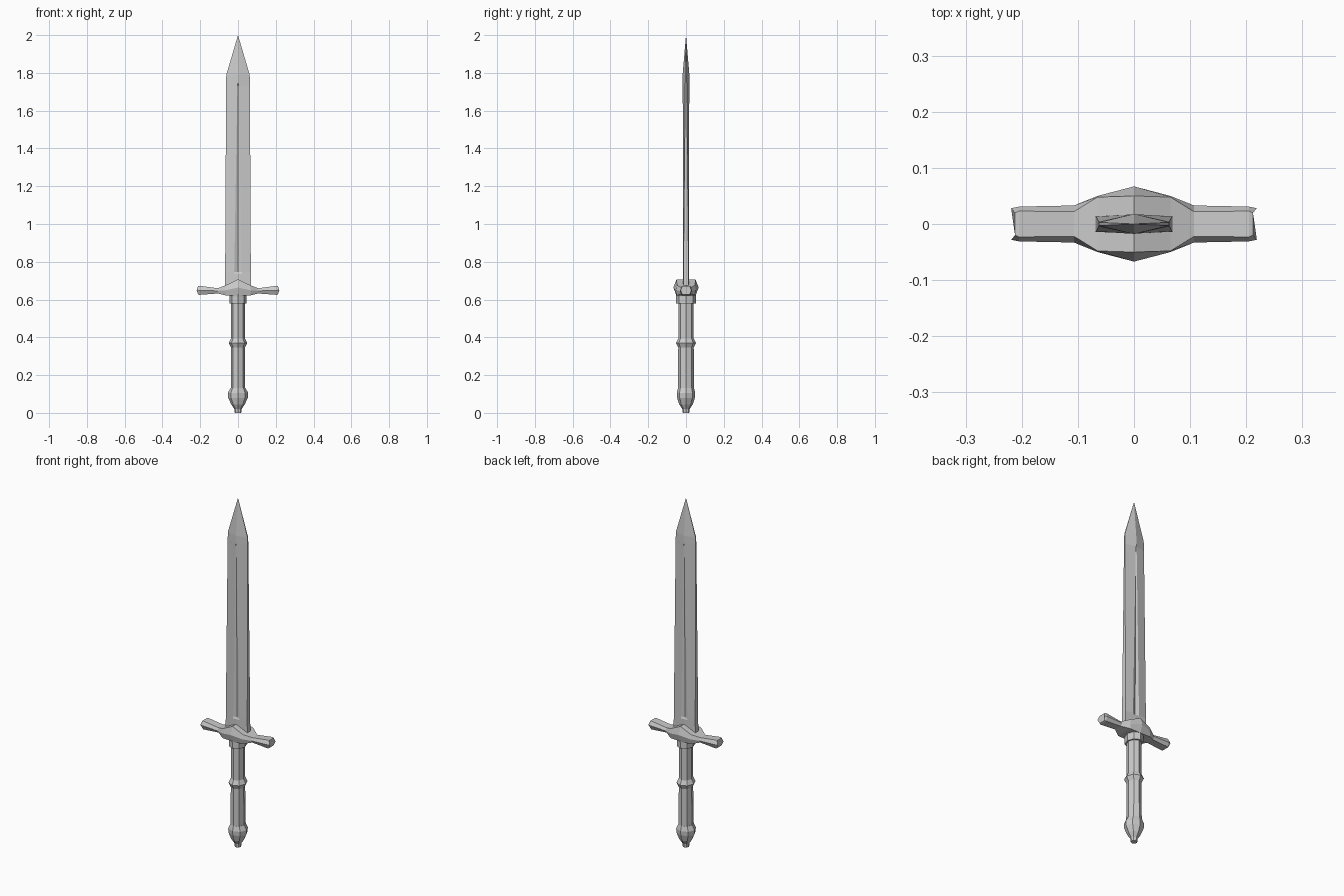
import bpy, bmesh
from math import sin, cos, pi

if "Cube" in bpy.data.objects:
    bpy.data.objects.remove(bpy.data.objects["Cube"])


def loft(name, rings):
    """Skin equal-length rings of points into a closed flat-shaded solid."""
    bm = bmesh.new()
    loops = [[bm.verts.new(p) for p in ring] for ring in rings]
    n = len(loops[0])
    for a, b in zip(loops, loops[1:]):
        for i in range(n):
            j = (i + 1) % n
            bm.faces.new((a[i], a[j], b[j], b[i]))
    bm.faces.new(loops[0][::-1])
    bm.faces.new(loops[-1])
    bmesh.ops.remove_doubles(bm, verts=bm.verts, dist=0.0001)
    bmesh.ops.recalc_face_normals(bm, faces=bm.faces)
    mesh = bpy.data.meshes.new(name)
    bm.to_mesh(mesh)
    bm.free()
    obj = bpy.data.objects.new(name, mesh)
    bpy.context.collection.objects.link(obj)
    return obj


def lathe(name, profile, sides=8):
    """Faceted round part from (x radius, y radius, z) steps."""
    return loft(name, [[(rx * cos(2 * pi * i / sides), ry * sin(2 * pi * i / sides), z)
                        for i in range(sides)] for rx, ry, z in profile])


# Handle: pommel, grip and middle ring
lathe("pommel", [(0.017, 0.017, 0), (0.019, 0.019, 0.02), (0.036, 0.036, 0.045),
                 (0.052, 0.047, 0.08), (0.054, 0.049, 0.105), (0.04, 0.042, 0.132)])
lathe("grip", [(0.038, 0.042, 0.125), (0.036, 0.041, 0.345), (0.049, 0.053, 0.37),
               (0.036, 0.041, 0.395), (0.036, 0.041, 0.585)])
lathe("collar", [(0.044, 0.052, 0.58), (0.044, 0.052, 0.615), (0.048, 0.056, 0.64)])


# Crossguard: hexagonal section swept along x
def guard_ring(x, x_flat, mid, flat, top, bottom):
    m = (top + bottom) / 2
    return [(x, mid, m), (x_flat, flat, top), (x_flat, -flat, top),
            (x, -mid, m), (x_flat, -flat, bottom), (x_flat, flat, bottom)]


half = [(0.065, 0.065, 0.05, 0.048, 0.676, 0.622),
        (0.107, 0.107, 0.033, 0.022, 0.660, 0.632),
        (0.205, 0.205, 0.031, 0.023, 0.673, 0.625),
        (0.219, 0.212, 0.028, 0.020, 0.671, 0.628)]
rings = [guard_ring(-s[0], -s[1], *s[2:]) for s in reversed(half)]
rings.append(guard_ring(0, 0, 0.067, 0.05, 0.707, 0.62))
rings += [guard_ring(*s) for s in half]
loft("crossguard", rings)


# Blade: tapering section with a narrow fuller on both faces
def blade_ring(z, w, edge, ridge, groove, depth):
    g = ridge + (edge - ridge) * groove / w if w else 0
    front = [(-w, -edge, z), (-groove, -g, z), (0, -(ridge - depth), z),
             (groove, -g, z), (w, -edge, z)]
    return front + [(-x, -y, z) for x, y, z in front]


loft("blade", [blade_ring(0.66, 0.069, 0.014, 0.017, 0.02, 0),
               blade_ring(0.735, 0.068, 0.0135, 0.017, 0.02, 0),
               blade_ring(0.745, 0.068, 0.0135, 0.017, 0.02, 0.008),
               blade_ring(1.73, 0.063, 0.004, 0.018, 0.003, 0.004),
               blade_ring(1.745, 0.063, 0.004, 0.018, 0.001, 0),
               blade_ring(1.79, 0.062, 0.003, 0.018, 0.001, 0),
               blade_ring(2.0, 0, 0, 0, 0, 0)])
